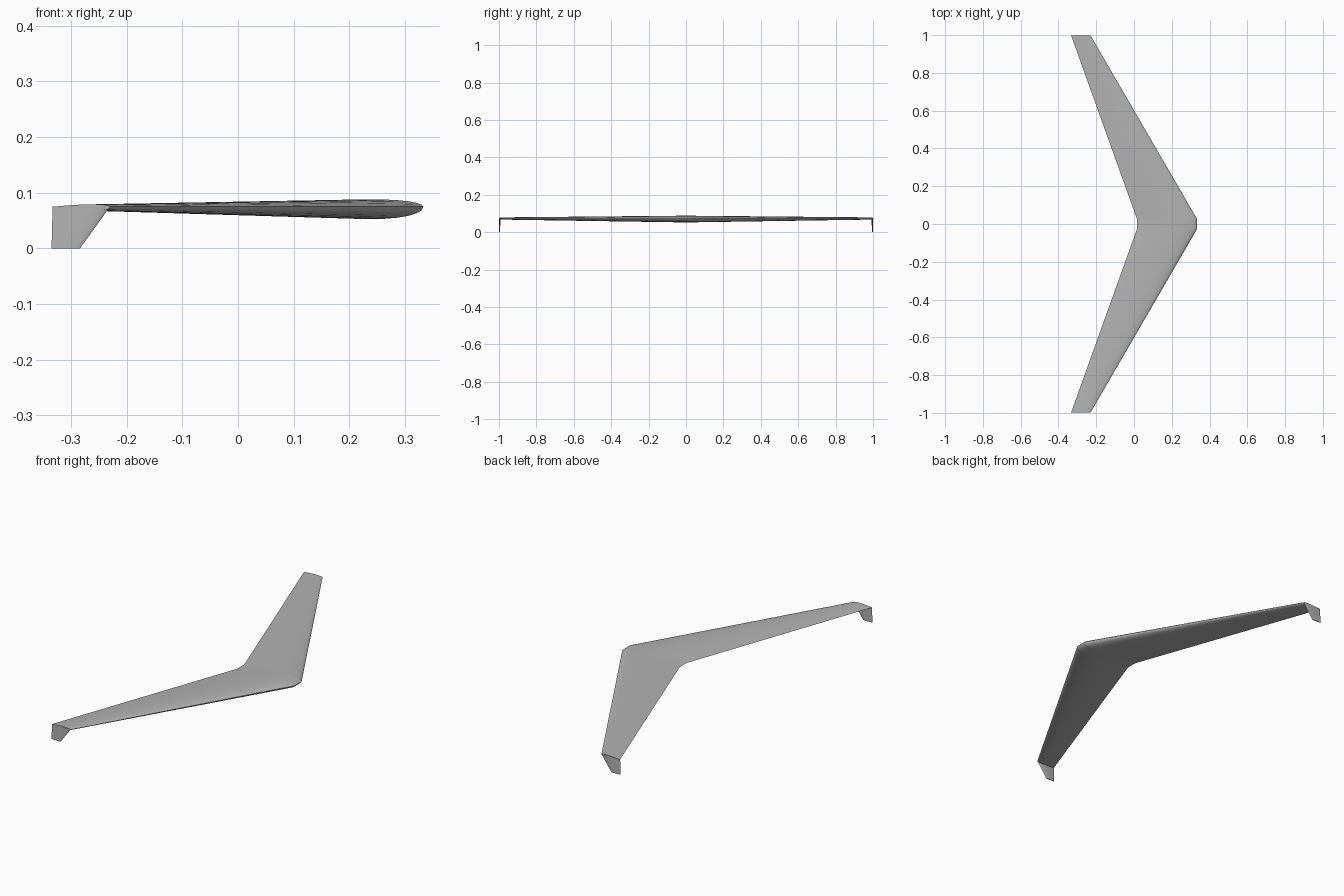
import bpy
import bmesh
import math

if "Cube" in bpy.data.objects:
    bpy.data.objects.remove(bpy.data.objects["Cube"], do_unlink=True)

skin = bpy.data.materials.new("light_grey_skin")
skin.use_nodes = True
skin.diffuse_color = (0.45, 0.45, 0.45, 1)
skin.node_tree.nodes["Principled BSDF"].inputs["Base Color"].default_value = (0.45, 0.45, 0.45, 1)

STEPS = 16


def airfoil(upper, lower):
    """Closed section from trailing edge over the top to the nose and back, as (chord, height)."""
    def half(t):
        return (0.2969 * math.sqrt(t) - 0.126 * t - 0.3516 * t ** 2
                + 0.2843 * t ** 3 - 0.1036 * t ** 4) / 0.1
    ts = [(1 - math.cos(math.pi * i / STEPS)) / 2 for i in range(STEPS + 1)]
    top = [(t, upper * half(t)) for t in reversed(ts)]
    bottom = [(t, -lower * half(t)) for t in ts[1:-1]]
    return top + bottom


def loft(name, sections):
    """Skin a row of equal-length point rings and cap both ends."""
    bm = bmesh.new()
    rings = [[bm.verts.new(p) for p in ring] for ring in sections]
    for a, b in zip(rings, rings[1:]):
        for i in range(len(a)):
            j = (i + 1) % len(a)
            bm.faces.new((a[i], a[j], b[j], b[i]))
    bm.faces.new(rings[0])
    bm.faces.new(rings[-1])
    bmesh.ops.recalc_face_normals(bm, faces=bm.faces)
    mesh = bpy.data.meshes.new(name)
    bm.to_mesh(mesh)
    bm.free()
    obj = bpy.data.objects.new(name, mesh)
    bpy.context.collection.objects.link(obj)
    mesh.materials.append(skin)
    bpy.ops.object.select_all(action='DESELECT')
    obj.select_set(True)
    bpy.context.view_layer.objects.active = obj
    bpy.ops.object.shade_smooth_by_angle(angle=math.radians(35))


def wing_ring(nose, tail, y, z, upper=0.042, lower=0.07):
    chord = nose - tail
    return [(nose - t * chord, y, z + h * chord) for t, h in airfoil(upper, lower)]


def fin_ring(nose, tail, y, z, side):
    chord = nose - tail
    return [(nose - t * chord, y + side * h * chord, z) for t, h in airfoil(0.03, 0.045)]


ROOT = (0.333, 0.015)
TIP = (-0.23, -0.333)

# Centre section
loft("centre_section", [wing_ring(*ROOT, y, 0.075) for y in (-0.028, 0.028)])

# Swept wings with drooping fins at their tips
for side, label in ((1, "rear"), (-1, "front")):
    loft(label + "_wing", [wing_ring(*ROOT, side * 0.028, 0.075),
                           wing_ring(*TIP, side * 0.998, 0.075)])
    loft(label + "_tip_fin", [fin_ring(*TIP, side * 0.996, 0.075, side),
                              fin_ring(-0.284, -0.335, side * 0.997, 0, side)])
